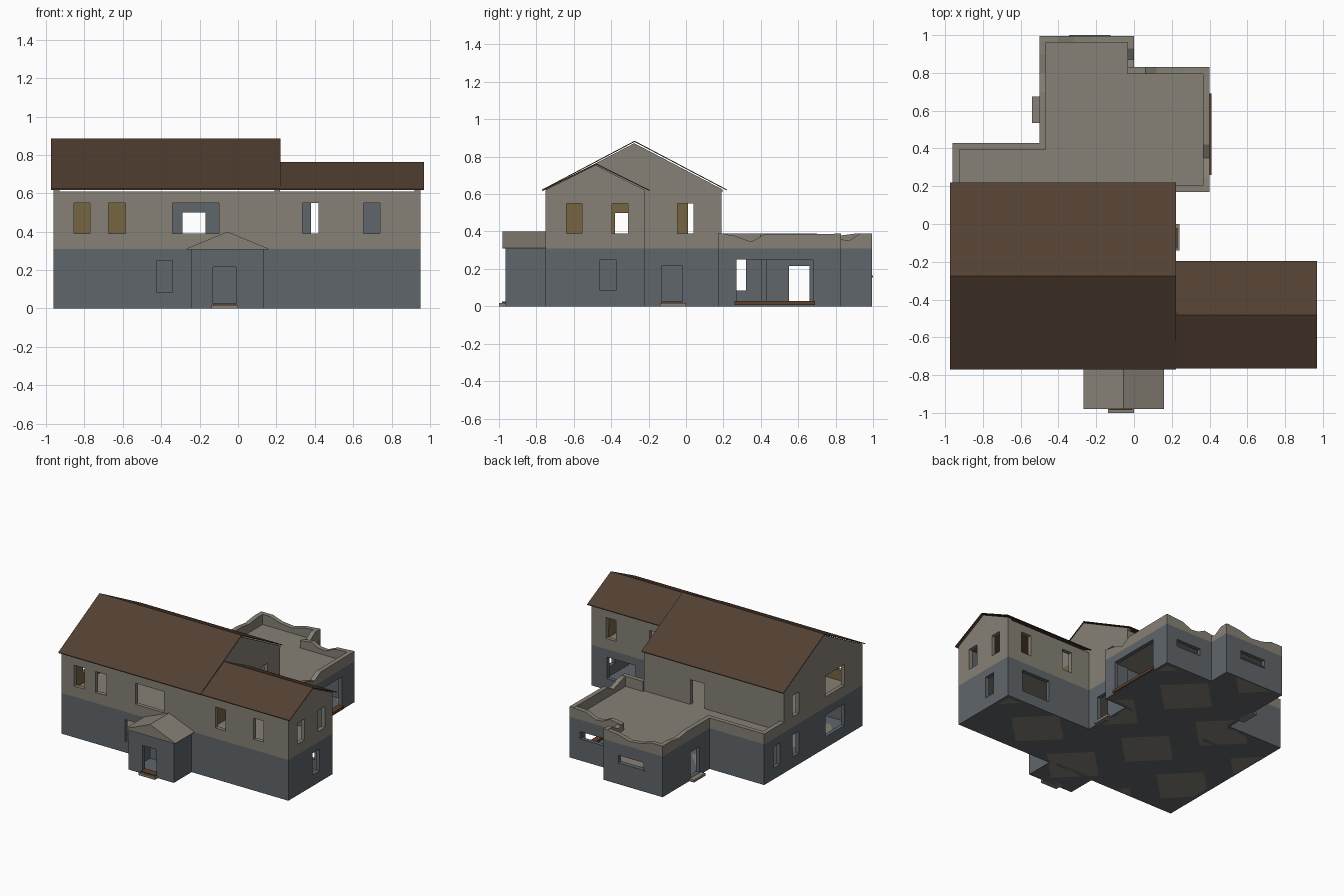
import bpy, bmesh, math
from mathutils import Vector

if "Cube" in bpy.data.objects:
    bpy.data.objects.remove(bpy.data.objects["Cube"])


def material(name, rgb):
    m = bpy.data.materials.new(name)
    m.diffuse_color = (*rgb, 1)
    m.use_nodes = True
    m.node_tree.nodes["Principled BSDF"].inputs["Base Color"].default_value = m.diffuse_color
    return m


MATS = [material("blue grey plaster", (0.115, 0.132, 0.145)),
        material("warm grey plaster", (0.24, 0.22, 0.18)),
        material("brown roofing", (0.085, 0.051, 0.032)),
        material("ochre interior", (0.18, 0.13, 0.052)),
        material("rust wood", (0.11, 0.052, 0.025))]
BLUE, TAN, ROOF, OCHRE, RUST = range(5)
MID = 0.31      # storey height
TH = 0.03       # wall thickness


def finish(bm, name, normals=True):
    if normals:
        bmesh.ops.recalc_face_normals(bm, faces=bm.faces[:])
    me = bpy.data.meshes.new(name)
    bm.to_mesh(me)
    bm.free()
    for m in MATS:
        me.materials.append(m)
    ob = bpy.data.objects.new(name, me)
    bpy.context.collection.objects.link(ob)
    return ob


def prism(name, pts, axis, lo, hi, mat):
    """Extrude a 2D profile along an axis."""
    def at(p, t):
        return {'x': (t, p[0], p[1]), 'y': (p[0], t, p[1]), 'z': (p[0], p[1], t)}[axis]
    bm = bmesh.new()
    a = [bm.verts.new(at(p, lo)) for p in pts]
    b = [bm.verts.new(at(p, hi)) for p in pts]
    bm.faces.new(a)
    bm.faces.new(b)
    n = len(pts)
    for i in range(n):
        bm.faces.new((a[i], a[(i + 1) % n], b[(i + 1) % n], b[i]))
    for f in bm.faces:
        f.material_index = mat
    return finish(bm, name)


def box(name, x0, x1, y0, y1, z0, z1, mat):
    return prism(name, [(x0, y0), (x1, y0), (x1, y1), (x0, y1)], 'z', z0, z1, mat)


def wall(name, axis, pos, inn, a0, a1, z1, holes=(), outer=None):
    """Wall with rectangular openings (u0, u1, z0, z1); inn = signed inward thickness."""
    us = sorted({a0, a1, *[u for h in holes for u in h[:2]]} | ({-0.45} if a0 < -0.45 < a1 else set()))
    zs = sorted({0, z1, min(MID, z1), *[z for h in holes for z in h[2:]]})
    bm = bmesh.new()
    verts = {}

    def v(i, j, k):
        if (i, j, k) not in verts:
            d = pos + inn * k
            co = (d, us[i], zs[j]) if axis == 'x' else (us[i], d, zs[j])
            verts[i, j, k] = bm.verts.new(co)
        return verts[i, j, k]

    def solid(i, j):
        if not (0 <= i < len(us) - 1 and 0 <= j < len(zs) - 1):
            return False
        u, z = (us[i] + us[i + 1]) / 2, (zs[j] + zs[j + 1]) / 2
        return not any(h[0] < u < h[1] and h[2] < z < h[3] for h in holes)

    for i in range(len(us) - 1):
        for j in range(len(zs) - 1):
            if not solid(i, j):
                continue
            low = zs[j + 1] <= MID + 0.001
            base = BLUE if low else TAN
            warm = not low and (axis == 'x' or us[i + 1] <= -0.44)
            q = [(i, j), (i + 1, j), (i + 1, j + 1), (i, j + 1)]
            f = bm.faces.new([v(*c, 0) for c in q])
            f.material_index = base if outer is None or low else outer
            f = bm.faces.new([v(*c, 1) for c in reversed(q)])
            f.material_index = OCHRE if warm else BLUE
            for e, (di, dj) in enumerate([(0, -1), (1, 0), (0, 1), (-1, 0)]):
                if not solid(i + di, j + dj):
                    p, r = q[e], q[(e + 1) % 4]
                    f = bm.faces.new((v(*p, 0), v(*p, 1), v(*r, 1), v(*r, 0)))
                    f.material_index = base
    return finish(bm, name)


def up(a, b):
    return (a, b, 0.39, 0.55)


def down(a, b):
    return (a, b, 0.085, 0.25)


# Main house and wing walls
wall("front_wall", 'y', -0.75, TH, -0.96, 0.95, 0.61,
     [up(-0.855, -0.77), up(-0.675, -0.585), up(-0.34, -0.10), up(0.335, 0.42),
      up(0.655, 0.74), down(-0.425, -0.34), (-0.13, -0.01, 0.02, 0.215)])
wall("left_wall", 'x', -0.96, TH, -0.75, 0.19, 0.61,
     [up(-0.535, -0.305), up(0.01, 0.09), down(-0.535, -0.305), down(0.01, 0.09)])
wall("main_back_wall", 'y', 0.19, -TH, -0.96, 0.22, 0.61, [(-0.29, -0.17, 0.31, 0.5)])
wall("main_right_wall", 'x', 0.22, -TH, -0.22, 0.19, 0.61,
     [up(-0.045, 0.04), (-0.13, -0.02, 0.02, 0.215)])
wall("inner_partition", 'x', 0.22, -TH, -0.735, -0.22, 0.61,
     [(-0.38, -0.31, 0.31, 0.5)], outer=OCHRE)
wall("wing_end_wall", 'x', 0.95, -TH, -0.75, -0.22, 0.61,
     [up(-0.64, -0.555), up(-0.395, -0.31), down(-0.46, -0.375)])
wall("wing_back_wall", 'y', -0.22, -TH, 0.22, 0.95, 0.61,
     [up(0.38, 0.46), up(0.745, 0.83), down(0.58, 0.82)])

# Gable triangles
for nm, x, w in (("left", -0.96, TH), ("right", 0.22, -TH)):
    prism(nm + "_gable", [(-0.75, 0.61), (0.195, 0.61), (0.195, 0.625), (-0.277, 0.872), (-0.75, 0.625)],
          'x', min(x, x + w), max(x, x + w), TAN)
prism("wing_gable", [(-0.75, 0.61), (-0.22, 0.61), (-0.22, 0.622), (-0.484, 0.755), (-0.75, 0.622)],
      'x', 0.92, 0.95, TAN)


# Thin pitched roofs
def pitched(name, y0, y1, eave, ridge, x0, x1, t=0.006):
    m = (y0 + y1) / 2
    prism(name, [(y0, eave), (m, ridge), (y1, eave), (y1, eave - t), (m, ridge - t), (y0, eave - t)],
          'x', x0, x1, ROOF)


pitched("main_roof", -0.77, 0.22, 0.624, 0.885, -0.975, 0.222)
pitched("wing_roof", -0.766, -0.196, 0.623, 0.764, 0.222, 0.97)

# Rear extension walls
B = 0.995
wall("ext_left_wall", 'x', -0.96, TH, 0.19, 0.43, MID, [down(0.24, 0.32)])
wall("ext_step_wall", 'y', 0.43, -TH, -0.96, -0.5, MID)
wall("ext_door_wall", 'x', -0.5, TH, 0.43, B, MID, [(0.55, 0.66, 0.02, 0.215)])
wall("ext_back_wall", 'y', B, -TH, -0.5, 0.0, MID, [(-0.34, -0.13, 0.165, 0.22)])
wall("ext_return_wall", 'x', 0.0, -TH, 0.83, B, MID)
wall("ext_back_right_wall", 'y', 0.83, -TH, 0.0, 0.4, MID, [(0.1, 0.31, 0.165, 0.22)])
wall("ext_garage_wall", 'x', 0.4, -TH, 0.17, 0.83, MID, [(0.27, 0.68, 0.025, 0.25)])
wall("ext_short_wall", 'y', 0.17, TH, 0.22, 0.4, MID)


# Worn parapets round the terrace: axis, outer plane, inward thickness, top line
def parapet(name, axis, pos, inn, top):
    pts = [(top[0][0], MID)] + top + [(top[-1][0], MID)]
    prism(name, pts, axis, min(pos, pos + inn), max(pos, pos + inn), TAN)


P, T = 0.035, 0.388
parapet("parapet_left", 'x', -0.96, P, [(0.19, T), (0.43, T)])
parapet("parapet_step", 'y', 0.43, -P, [(-0.96, T), (-0.465, T)])
parapet("parapet_door", 'x', -0.5, P, [(0.395, T), (0.7, T), (0.8, 0.375), (0.9, T), (B, T)])
parapet("parapet_back", 'y', B, -P, [(-0.5, T), (-0.4, T), (-0.32, 0.36), (-0.22, 0.35),
                                     (-0.12, 0.378), (0.0, T)])
parapet("parapet_return", 'x', 0.0, -P, [(0.795, 0.365), (0.87, 0.35), (0.93, T), (B, T)])
parapet("parapet_back_right", 'y', 0.83, -P, [(-0.035, 0.365), (0.06, 0.38), (0.12, 0.35),
                                              (0.18, 0.345), (0.26, 0.38), (0.4, T)])
parapet("parapet_garage", 'x', 0.4, -P, [(0.17, T), (0.25, 0.38), (0.35, 0.345), (0.42, 0.385), (0.83, T)])
parapet("parapet_short", 'y', 0.17, P, [(0.22, T), (0.4, T)])

# Footprint slabs: upper floor with terrace, and patterned ground floor
FOOT = [(-0.95, -0.74), (-0.235, -0.74), (-0.235, -0.95), (0.125, -0.95), (0.125, -0.74), (0.94, -0.74),
        (0.94, -0.23), (0.21, -0.23), (0.21, 0.18), (0.39, 0.18), (0.39, 0.82), (-0.01, 0.82),
        (-0.01, 0.985), (-0.49, 0.985), (-0.49, 0.42), (-0.95, 0.42)]
UPPER = [p for p in FOOT if p[1] > -0.9]
prism("upper_floor_terrace", UPPER, 'z', 0.298, MID + 0.001, TAN)

floor = prism("ground_floor", FOOT, 'z', 0.0, 0.012, BLUE)
bm = bmesh.new()
bm.from_mesh(floor.data)
bmesh.ops.triangulate(bm, faces=bm.faces[:])
C = [Vector((0.25 * i - 0.51 * j, 0.56 - 0.5 * i - 0.23 * j, 0)) for i in range(-2, 4) for j in range(-2, 4)]
C = [c for c in C if abs(c.x) < 1.1 and abs(c.y) < 1.1]
DIRS = [Vector((1, 1, 0)).normalized(), Vector((-1, 1, 0)).normalized()]
H = 0.165
for c in C:
    for d in DIRS:
        for s in (-H, H):
            near = [f for f in bm.faces if (f.calc_center_median() - c).length < 0.35 or f.calc_area() > 0.02]
            geom = set(near) | {e for f in near for e in f.edges} | {v for f in near for v in f.verts}
            bmesh.ops.bisect_plane(bm, geom=list(geom), plane_co=c + d * s, plane_no=d)
for f in bm.faces:
    m = f.calc_center_median()
    if any(all(abs((m - c).dot(d)) < H for d in DIRS) for c in C):
        f.material_index = TAN
bm.to_mesh(floor.data)
bm.free()

# Front porch
wall("porch_front", 'y', -0.965, TH, -0.245, 0.135, MID, [(-0.13, -0.01, 0.02, 0.215)])
wall("porch_left", 'x', -0.245, TH, -0.965, -0.75, MID)
wall("porch_right", 'x', 0.135, -TH, -0.965, -0.75, MID)
prism("porch_roof", [(-0.268, 0.308), (0.158, 0.308), (0.158, 0.312), (-0.055, 0.4), (-0.268, 0.312)],
      'y', -0.98, -0.75, TAN)

# Door steps and sills
box("front_step", -0.138, 0.0, -1.0, -0.93, 0.0, 0.018, TAN)
box("front_threshold", -0.13, -0.01, -0.985, -0.93, 0.018, 0.026, RUST)
box("side_step", 0.19, 0.24, -0.14, 0.0, 0.0, 0.018, TAN)
box("side_threshold", 0.19, 0.23, -0.13, -0.02, 0.018, 0.026, RUST)
box("left_step", -0.54, -0.47, 0.535, 0.675, 0.0, 0.018, TAN)
box("garage_sill", 0.365, 0.41, 0.26, 0.69, 0.006, 0.027, RUST)
box("back_sill", -0.345, -0.125, 0.965, 1.0, 0.155, 0.165, BLUE)
